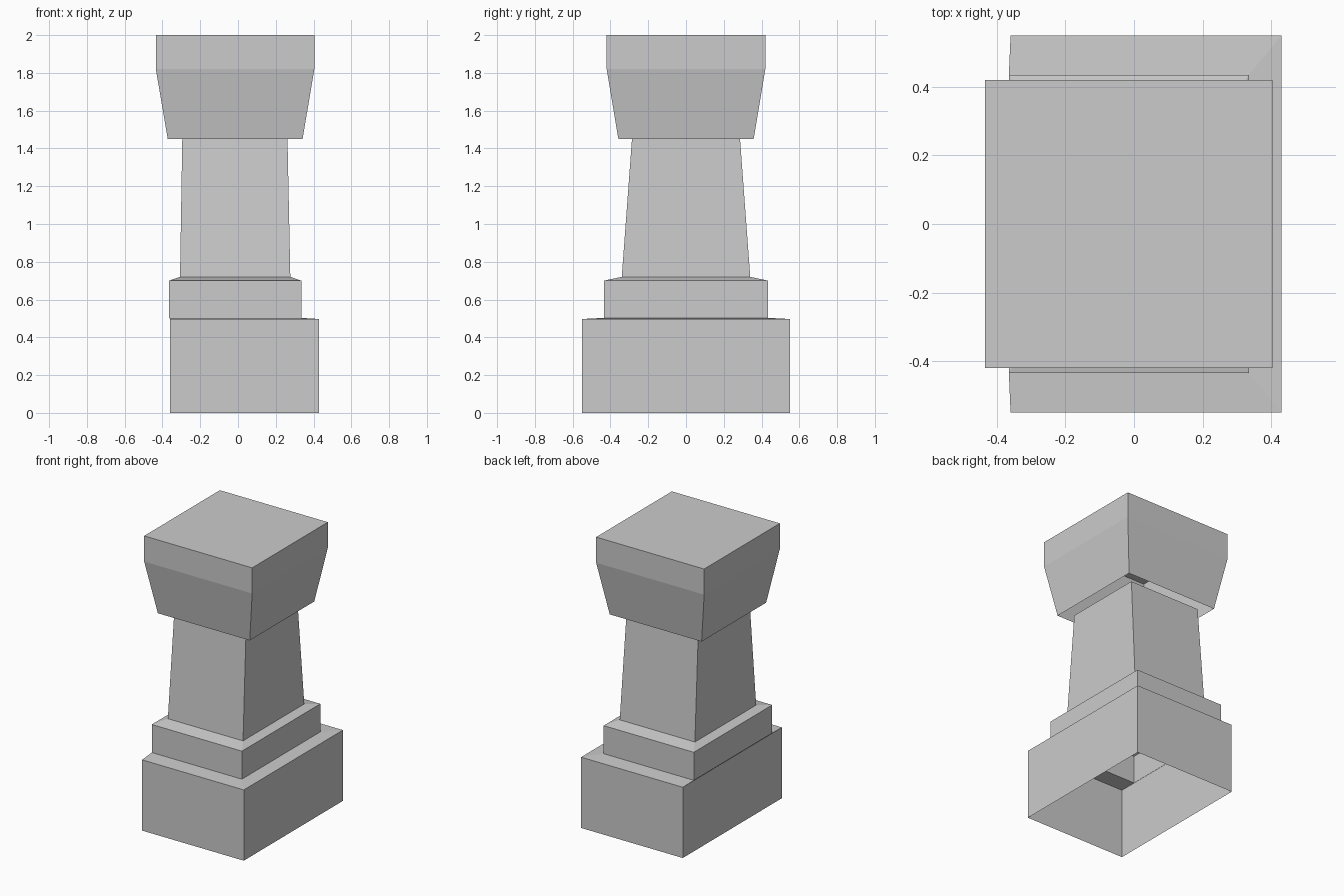
import bpy
import bmesh

# Remove the default cube
cube = bpy.data.objects.get("Cube")
if cube:
    bpy.data.objects.remove(cube, do_unlink=True)

# Single stone colour
stone = bpy.data.materials.new("stone_grey")
stone.use_nodes = True
GREY = (0.6, 0.6, 0.6, 1.0)
stone.diffuse_color = GREY
bsdf = stone.node_tree.nodes["Principled BSDF"]
bsdf.inputs["Base Color"].default_value = GREY
bsdf.inputs["Roughness"].default_value = 0.8


def make_shell(name, sections, cap_top=False):
    """Stack rectangular sections (x_min, x_max, half_depth, z) into an open shell."""
    bm = bmesh.new()
    rings = []
    for x0, x1, y, z in sections:
        corners = ((x0, -y), (x1, -y), (x1, y), (x0, y))
        rings.append([bm.verts.new((cx, cy, z)) for cx, cy in corners])
    for low, high in zip(rings, rings[1:]):
        for i in range(4):
            j = (i + 1) % 4
            bm.faces.new((low[i], low[j], high[j], high[i]))
    if cap_top:
        bm.faces.new(rings[-1])
    mesh = bpy.data.meshes.new(name)
    bm.to_mesh(mesh)
    bm.free()
    mesh.materials.append(stone)
    obj = bpy.data.objects.new(name, mesh)
    bpy.context.collection.objects.link(obj)
    return obj


# Hollow plinth with a ledge running in to the step
PLINTH_TOP = (-0.36, 0.43, 0.55, 0.497)
STEP_BOTTOM = (-0.365, 0.335, 0.435, 0.503)
make_shell("plinth", [(-0.36, 0.43, 0.55, 0), PLINTH_TOP, STEP_BOTTOM])

# Step with a shallow sloped shoulder
STEP_TOP = (-0.365, 0.335, 0.435, 0.7)
SHAFT_BOTTOM = (-0.307, 0.277, 0.34, 0.72)
make_shell("step", [STEP_BOTTOM, STEP_TOP, SHAFT_BOTTOM])

# Tapering shaft
make_shell("shaft", [SHAFT_BOTTOM, (-0.295, 0.262, 0.286, 1.45)])

# Flared head, open underneath and closed on top
make_shell("head", [(-0.372, 0.342, 0.358, 1.45),
                    (-0.435, 0.404, 0.42, 1.82),
                    (-0.435, 0.404, 0.42, 2.0)], cap_top=True)
